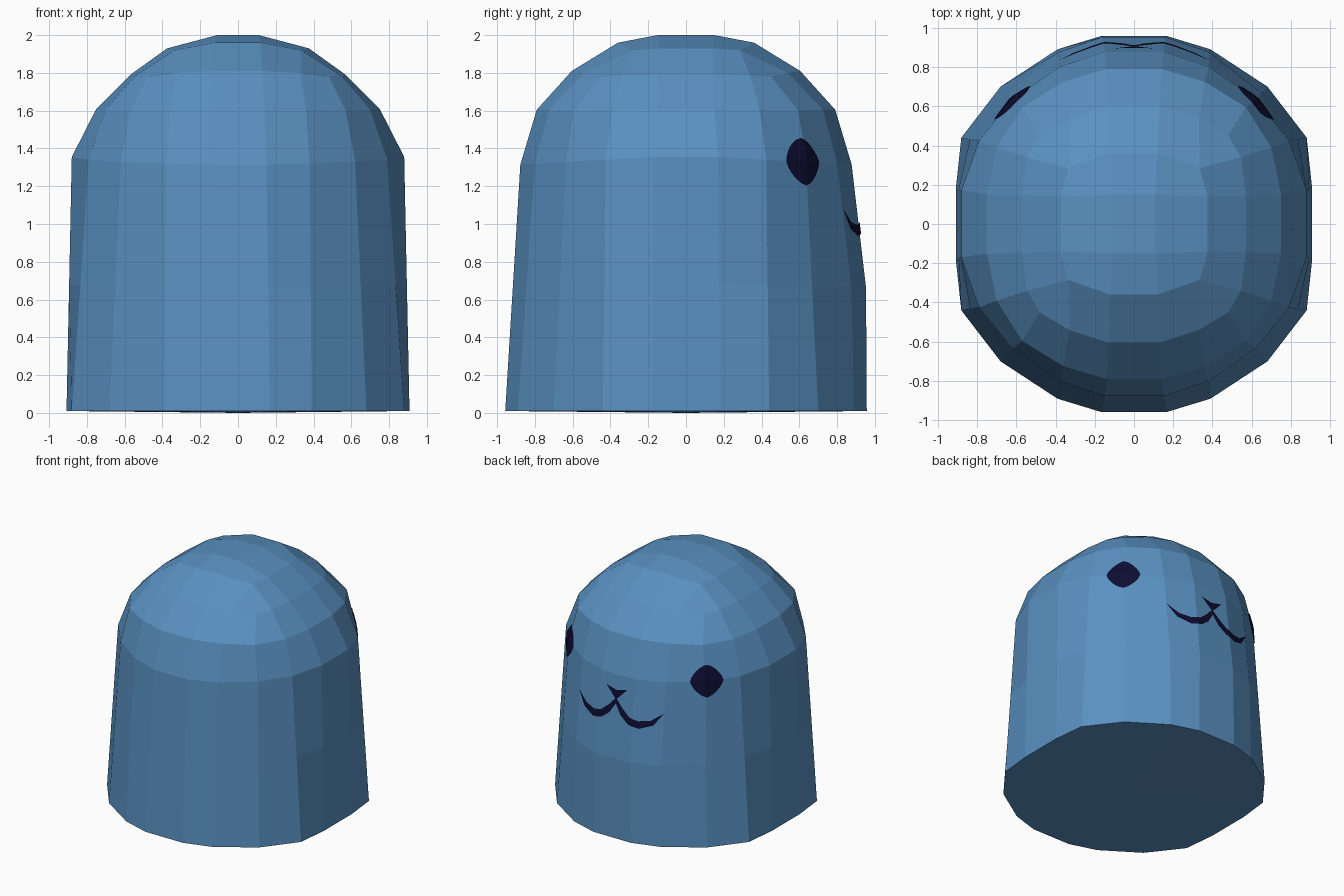
import bpy, bmesh, math
from mathutils import Vector
from mathutils.bvhtree import BVHTree

if "Cube" in bpy.data.objects:
    bpy.data.objects.remove(bpy.data.objects["Cube"])


def material(name, rgb):
    m = bpy.data.materials.new(name)
    m.diffuse_color = (*rgb, 1)
    m.use_nodes = True
    m.node_tree.nodes["Principled BSDF"].inputs["Base Color"].default_value = m.diffuse_color
    return m


blue = material("soft blue", (0.10, 0.28, 0.53))
navy = material("dark navy", (0.004, 0.004, 0.032))


def add_object(name, bm, mat):
    mesh = bpy.data.meshes.new(name)
    bm.to_mesh(mesh)
    mesh.materials.append(mat)
    ob = bpy.data.objects.new(name, mesh)
    bpy.context.collection.objects.link(ob)
    return ob


def full_ring(bm, quarter):
    """Mirror a quarter outline (from +y round to +x) into a closed ring."""
    pts = list(quarter)
    pts += [(x, -y, z) for x, y, z in reversed(quarter)]
    pts += [(-x, -y, z) for x, y, z in quarter]
    pts += [(-x, y, z) for x, y, z in reversed(quarter)]
    return [bm.verts.new(p) for p in pts]


# Body: twenty-sided wall under a dome of quads
base = [(.17, .957, .01), (.39, .89, .01), (.68, .70, .01), (.88, .44, .01), (.908, .18, .01)]
brow = [(.15, .877, 1.315), (.38, .80, 1.32), (.62, .635, 1.33), (.79, .425, 1.34), (.88, .17, 1.355)]
upper = [(.14, .79, 1.605), (.36, .725, 1.605), (.57, .595, 1.60), (.70, .39, 1.605), (.75, .15, 1.61)]
crown = [(.13, .605, 1.81), (.33, .54, 1.80), (.48, .45, 1.78), (.545, .34, 1.785), (.57, .145, 1.79)]
inner = [(.12, .36, 1.96), (.335, .285, 1.92), (.375, .14, 1.93)]
cap = [(.11, .15, 2.0)]
middle = [tuple((p + q) / 2 for p, q in zip(a, b)) for a, b in zip(base, brow)]

bm = bmesh.new()
rings = [full_ring(bm, r) for r in (base, middle, brow, upper, crown)]
for low, high in zip(rings, rings[1:]):
    for i in range(20):
        j = (i + 1) % 20
        bm.faces.new((low[i], low[j], high[j], high[i]))

# Chin bulge on the face side
for v in rings[1]:
    if v.co.y > .85:
        v.co.y = .953
    elif v.co.y > .80:
        v.co.y = .875

# Dome top: grid of quads closing the crown ring
r20, r12, r4 = rings[-1], full_ring(bm, inner), full_ring(bm, cap)
for q in range(4):
    a, b, c, d, e = r20[q * 5:q * 5 + 5]
    p, k, s = r12[q * 3:q * 3 + 3]
    nxt20, nxt12, nxt4 = r20[(q * 5 + 5) % 20], r12[(q * 3 + 3) % 12], r4[(q + 1) % 4]
    for f in ((a, b, k, p), (b, c, d, k), (k, d, e, s), (e, nxt20, nxt12, s),
              (p, k, s, r4[q]), (s, nxt12, nxt4, r4[q])):
        bm.faces.new(f)
bm.faces.new(r4)

# Underside fan
centre = bm.verts.new((0, 0, 0))
for i in range(20):
    bm.faces.new((rings[0][i], rings[0][(i + 1) % 20], centre))
bmesh.ops.recalc_face_normals(bm, faces=bm.faces)
tree = BVHTree.FromBMesh(bm)
add_object("body", bm, blue)


def on_body(point, out, lift=.007):
    """Drop a point onto the body along -out, just above the surface."""
    hit = tree.ray_cast(point + out * 2, -out)[0]
    return hit + out * lift


def finish(name, bm, out):
    bm.normal_update()
    for f in bm.faces:
        if f.normal.dot(out) < 0:
            f.normal_flip()
    add_object(name, bm, navy)


# Eyes: rounded diamonds wrapped on the body
for side, label in ((1, "right"), (-1, "left")):
    out = Vector((side * .66, .75, 0)).normalized()
    across = Vector((out.y, -out.x, 0))
    mid = Vector((side * .605, .60, 1.33))
    bm = bmesh.new()
    hub = bm.verts.new(on_body(mid, out))
    prev = None
    for k in range(1, 6):
        loop = []
        for i in range(24):
            t = 2 * math.pi * i / 24
            c, s = math.cos(t), math.sin(t)
            r = k / 5 * .126 / (abs(c) ** 1.45 + abs(s) ** 1.45) ** (1 / 1.45)
            loop.append(bm.verts.new(on_body(mid + across * r * c + Vector((0, 0, r * s)), out)))
        for i in range(24):
            j = (i + 1) % 24
            bm.faces.new((prev[i], prev[j], loop[j], loop[i]) if prev else (hub, loop[i], loop[j]))
        prev = loop
    finish("eye_" + label, bm, out)

# Nose: small triangle
back = Vector((0, 1, 0))
bm = bmesh.new()
bm.faces.new([bm.verts.new(on_body(Vector((x, 0, z)), back))
              for x, z in ((-.095, 1.22), (0, 1.195), (.095, 1.22), (0, 1.12))])
finish("nose", bm, back)


def sample(pts, t):
    """Point at fraction t along a polyline."""
    f = min(t * (len(pts) - 1), len(pts) - 1.0001)
    i = int(f)
    return Vector(pts[i]).lerp(Vector(pts[i + 1]), f - i)


# Mouth: two tapered curved strokes
lower = [(0, 1.09), (.05, 1.01), (.12, .955), (.21, .937), (.31, .975), (.38, 1.07)]
top = [(0, 1.135), (.06, 1.07), (.125, 1.015), (.20, .995), (.29, 1.01), (.38, 1.075)]
for side, label in ((1, "right"), (-1, "left")):
    bm = bmesh.new()
    prev = None
    for i in range(31):
        a, b = sample(lower, i / 30), sample(top, i / 30)
        row = []
        for w in (0, .5, 1):
            p = a.lerp(b, w)
            row.append(bm.verts.new(on_body(Vector((side * p.x, 0, p.y)), back)))
        if prev:
            for n in range(2):
                bm.faces.new((prev[n], row[n], row[n + 1], prev[n + 1]))
        prev = row
    finish("mouth_" + label, bm, back)
